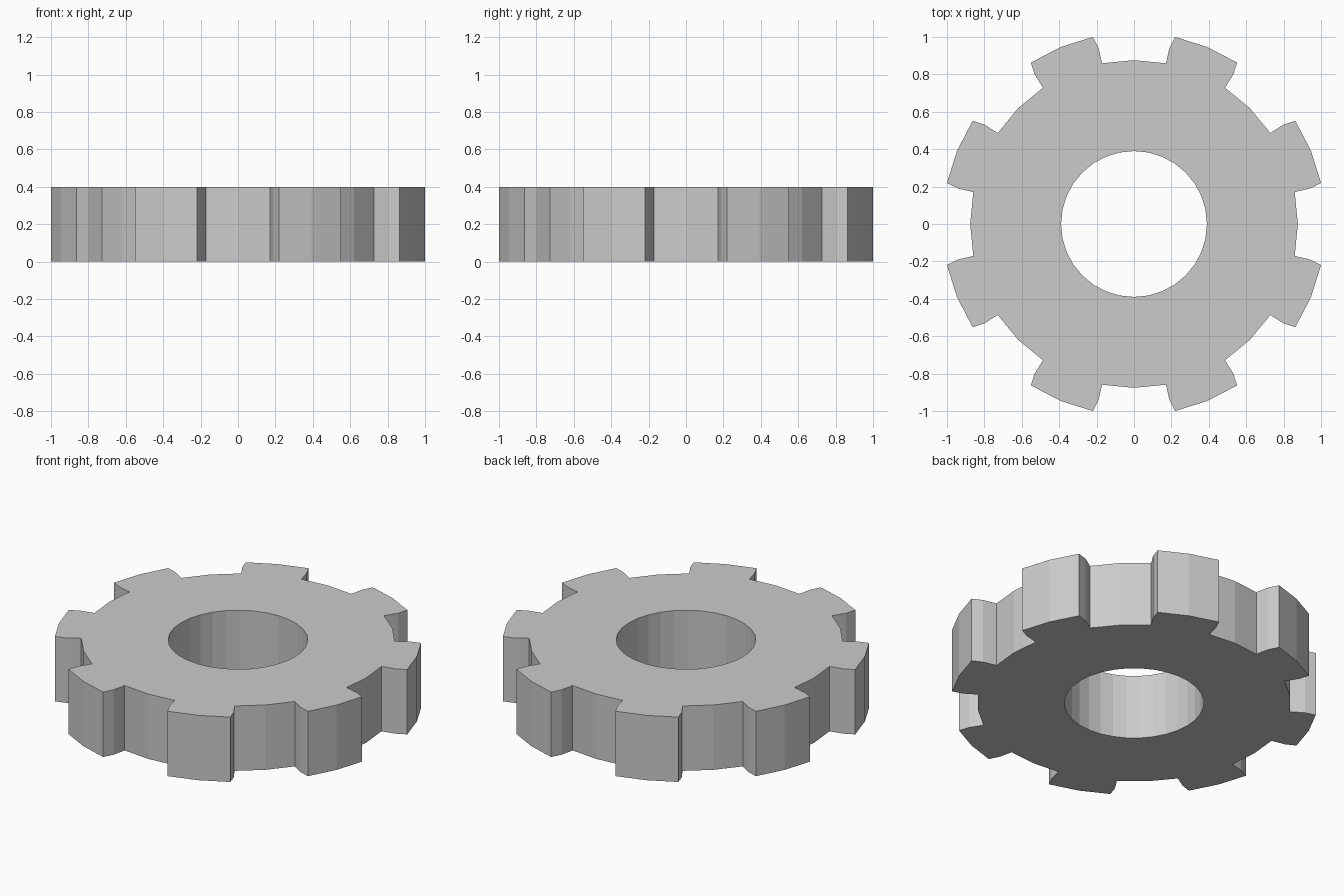
import bpy, bmesh
from math import sin, cos, radians

if "Cube" in bpy.data.objects:
    bpy.data.objects.remove(bpy.data.objects["Cube"])

TEETH, HEIGHT, BORE_R, BORE_SIDES = 8, 0.40, 0.39, 32
# one tooth pitch: (degrees from tooth centre, radius)
TOOTH = [(-11.25, 0.876), (-11.1, 0.96), (-10.1, 1.024), (0, 1.024),
         (10.1, 1.024), (11.1, 0.96), (11.25, 0.876), (22.5, 0.876)]


def polar(deg, r):
    return (r * cos(radians(deg)), r * sin(radians(deg)), 0)


def loop(bm, points):
    vs = [bm.verts.new(p) for p in points]
    return [bm.edges.new((vs[i - 1], vs[i])) for i in range(len(vs))]


# toothed outline and round bore
pitch = 360 / TEETH
outer = [polar((i + 0.5) * pitch + a, r) for i in range(TEETH) for a, r in TOOTH]
bore = [polar(i * 360 / BORE_SIDES, BORE_R) for i in range(BORE_SIDES)]

bm = bmesh.new()
edges = loop(bm, outer) + loop(bm, bore)
bmesh.ops.triangle_fill(bm, edges=edges, use_beauty=True, use_dissolve=False)

# thickness
res = bmesh.ops.extrude_face_region(bm, geom=bm.faces[:], use_keep_orig=True)
top = [g for g in res["geom"] if isinstance(g, bmesh.types.BMVert)]
bmesh.ops.translate(bm, verts=top, vec=(0, 0, HEIGHT))
bmesh.ops.recalc_face_normals(bm, faces=bm.faces[:])

mesh = bpy.data.meshes.new("gear_wheel")
bm.to_mesh(mesh)
bm.free()
gear = bpy.data.objects.new("gear_wheel", mesh)
bpy.context.collection.objects.link(gear)
